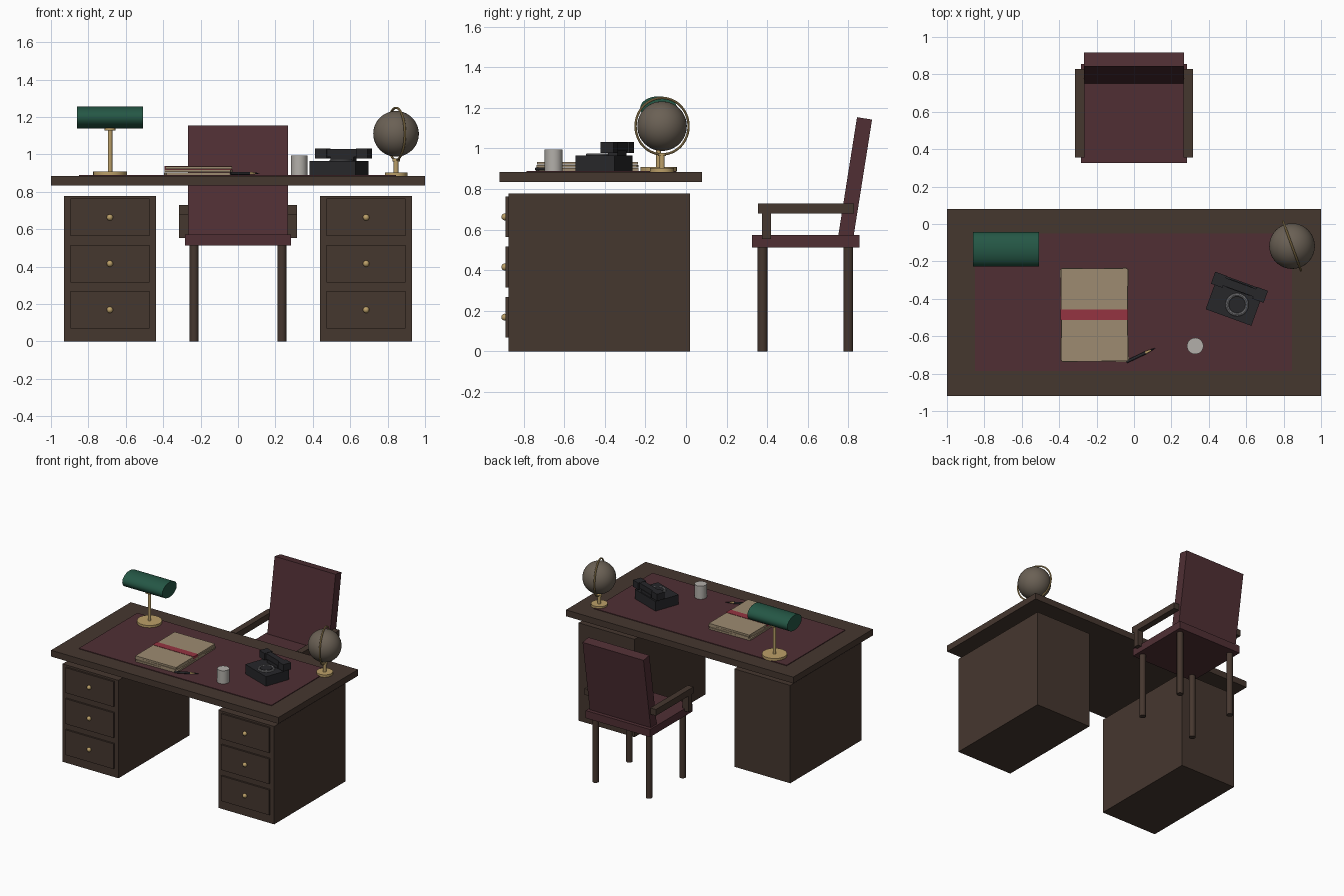
import bpy
from math import radians, sin, cos, atan2, hypot
from mathutils import Matrix, Vector

if "Cube" in bpy.data.objects:
    bpy.data.objects.remove(bpy.data.objects["Cube"])


def mat(name, r, g, b):
    m = bpy.data.materials.new(name)
    m.diffuse_color = (r, g, b, 1)
    m.use_nodes = True
    m.node_tree.nodes["Principled BSDF"].inputs["Base Color"].default_value = m.diffuse_color
    return m


WOOD = mat("dark_wood", .060, .038, .028)
LEATHER = mat("leather", .080, .028, .034)
BRASS = mat("brass", .50, .35, .14)
GREEN = mat("green_glass", .018, .095, .060)
PAPER = mat("paper", .34, .26, .165)
RED = mat("ribbon_red", .30, .034, .053)
BLACK = mat("black", .020, .020, .023)
GREY = mat("grey_metal", .20, .20, .21)
CLAY = mat("globe_surface", .145, .118, .090)
CERAMIC = mat("ceramic", .45, .43, .40)


def finish(name, m, smooth=False):
    o = bpy.context.object
    o.name = name
    o.data.materials.append(m)
    if smooth:
        bpy.ops.object.shade_smooth_by_angle(angle=radians(35))
    return o


def box(name, m, x, y, z, rot=(0, 0, 0)):
    """Box from (min, max) ranges, turned about its own centre."""
    bpy.ops.mesh.primitive_cube_add(
        size=1, location=[(a + b) / 2 for a, b in (x, y, z)], rotation=rot)
    o = finish(name, m)
    o.scale = [b - a for a, b in (x, y, z)]
    return o


def rod(name, m, x, y, z0, z1, r, n=32, r2=None):
    """Upright cylinder or cone."""
    bpy.ops.mesh.primitive_cone_add(
        vertices=n, radius1=r, radius2=r if r2 is None else r2,
        depth=z1 - z0, location=(x, y, (z0 + z1) / 2))
    return finish(name, m, True)


# Desk: top, blotter and two drawer pedestals
box("desk_top", WOOD, (-1, 1), (-.92, .08), (.835, .885))
box("desk_blotter", LEATHER, (-.85, .845), (-.786, -.05), (.88, .89))
for s, side in ((-1, "left"), (1, "right")):
    c = s * .685
    box(f"{side}_pedestal", WOOD, (c - .246, c + .246), (-.875, .02), (0, .778))
    for i in range(3):
        z = .663 - i * .247
        box(f"{side}_drawer_{i + 1}", WOOD, (c - .211, c + .211),
            (-.889, -.87), (z - .1, z + .1))
        bpy.ops.mesh.primitive_uv_sphere_add(
            segments=16, ring_count=10, radius=.017, location=(c, -.893, z))
        finish(f"{side}_drawer_knob_{i + 1}", BRASS, True)

# Chair: seat, leaning back, legs and arms
box("chair_seat", LEATHER, (-.283, .283), (.325, .856), (.513, .573))
box("chair_back", LEATHER, (-.268, .268), (.796, .871), (.562, 1.152),
    (radians(-9), 0, 0))
for s, side in ((-1, "left"), (1, "right")):
    for y, end in ((.377, "front"), (.80, "back")):
        rod(f"chair_{end}_{side}_leg", WOOD, s * .235, y, 0, .52, .024, 16)
    xs = sorted((s * .265, s * .315))
    box(f"chair_{side}_arm", WOOD, xs, (.355, .828), (.68, .73))
    box(f"chair_{side}_arm_post", WOOD, xs, (.375, .42), (.553, .69))

# Desk lamp
LX, LY = -.684, -.135
rod("lamp_base", BRASS, LX, LY, .887, .908, .09)
rod("lamp_pole", BRASS, LX, LY, .90, 1.15, .012, 16)
rod("lamp_collar", BRASS, LX, LY, 1.128, 1.145, .03, 24)
bpy.ops.mesh.primitive_cylinder_add(
    vertices=40, radius=.091, depth=.352, location=(LX, LY, 1.198),
    rotation=(0, radians(90), 0))
shade = finish("lamp_shade", GREEN, True)
shade.scale = (.65, 1, 1)

# Stack of papers with a ribbon
for i, turn in enumerate((1.5, -1.2, 0.3)):
    z = .89 + i * .0155
    box(f"paper_bundle_{i + 1}", PAPER, (-.389, -.034), (-.734, -.238),
        (z, z + .0135), (0, 0, radians(turn)))
box("paper_ribbon", RED, (-.392, -.031), (-.513, -.457), (.918, .937))

# Pen: barrel, band and nib along one slanted line
P0, P1 = Vector((-.04, -.737, .899)), Vector((.115, -.663, .899))
D = P1 - P0


def pen_part(name, m, a, b, r1, r2):
    bpy.ops.mesh.primitive_cone_add(
        vertices=12, radius1=r1, radius2=r2, depth=D.length * (b - a),
        location=P0 + D * (a + b) / 2, rotation=(0, radians(90), atan2(D.y, D.x)))
    finish(name, m, True)


pen_part("pen_barrel", BLACK, 0, .65, .008, .008)
pen_part("pen_grip", BRASS, .65, .84, .008, .005)
pen_part("pen_nib", BLACK, .84, 1, .005, .001)

# Cup
rod("cup", CERAMIC, .327, -.652, .888, .994, .044)

# Telephone, built at its own origin and then turned into place
PH = Matrix.Translation((.54, -.404, 0)) @ Matrix.Rotation(radians(-20), 4, 'Z')
phone = [
    box("phone_body", BLACK, (-.13, .13), (-.102, .102), (.888, .966)),
    box("phone_cradle", BLACK, (-.065, .065), (.045, .095), (.96, .99)),
    box("phone_handset_grip", BLACK, (-.13, .13), (.048, .092), (.986, 1.03)),
    box("phone_earpiece", BLACK, (-.15, -.085), (.036, .104), (.978, 1.032)),
    box("phone_mouthpiece", BLACK, (.085, .15), (.036, .104), (.978, 1.032)),
    rod("phone_dial_hub", BLACK, .02, -.022, .96, .974, .043),
]
bpy.ops.mesh.primitive_torus_add(
    major_radius=.053, minor_radius=.009, major_segments=36, minor_segments=8,
    location=(.02, -.022, .967))
phone.append(finish("phone_dial_ring", GREY, True))
bpy.context.view_layer.update()
for o in phone:
    o.matrix_world = PH @ o.matrix_world

# Globe on a stand with an upright ring
GX, GY, GZ = .845, -.118, 1.11
rod("globe_base", BRASS, GX, GY, .885, .904, .06)
rod("globe_stem", BRASS, GX, GY, .90, .975, .013, 16)
rod("globe_collar", BRASS, GX, GY, .962, .978, .02, 20)
bpy.ops.mesh.primitive_uv_sphere_add(
    segments=40, ring_count=24, radius=.122, location=(GX, GY, GZ))
finish("globe_ball", CLAY, True)
bpy.ops.mesh.primitive_torus_add(
    major_radius=.139, minor_radius=.006, major_segments=56, minor_segments=10,
    location=(GX, GY, GZ), rotation=(0, radians(90), radians(20)))
finish("globe_ring", BRASS, True)
